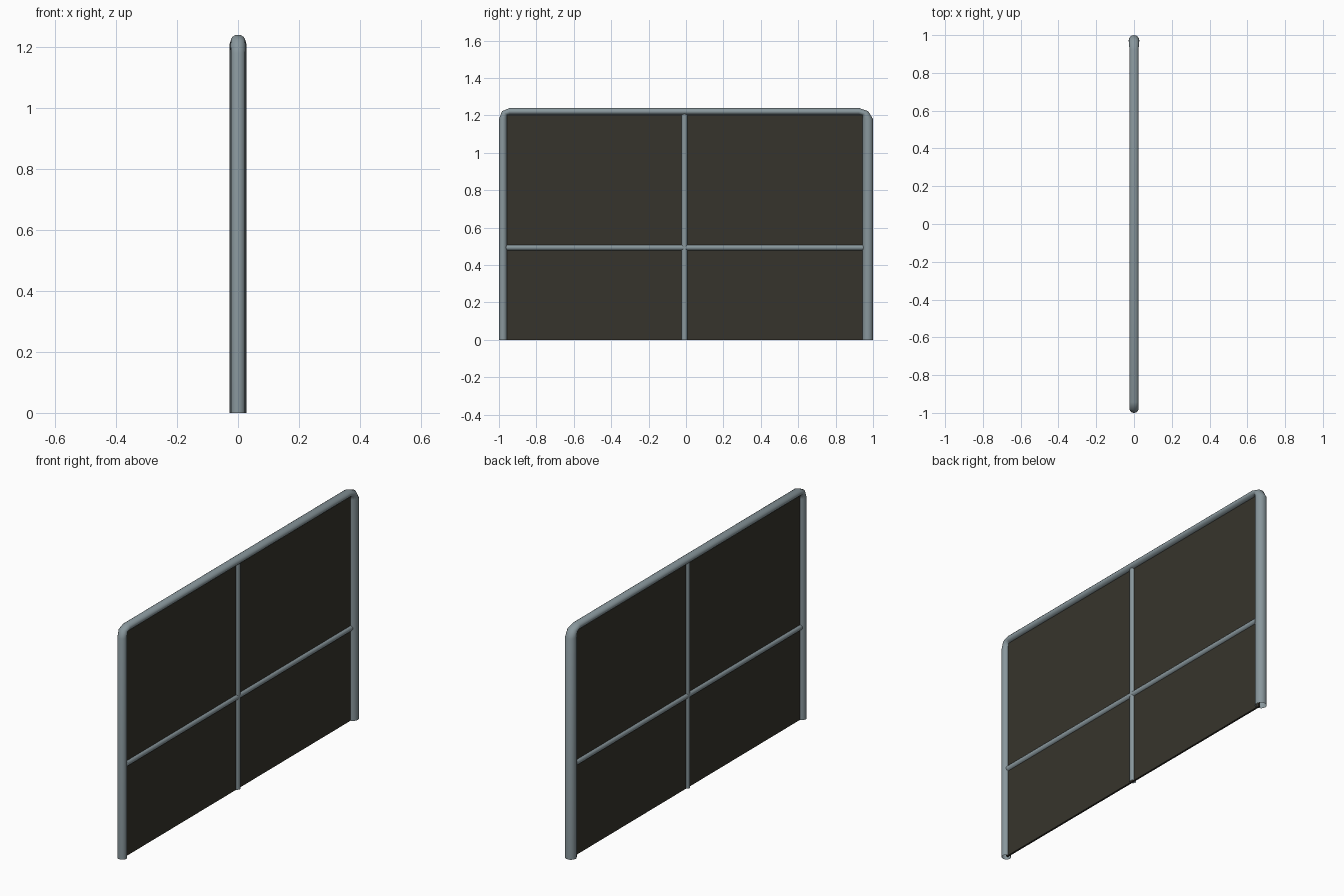
import bpy, bmesh, math
from mathutils import Vector

if "Cube" in bpy.data.objects:
    bpy.data.objects.remove(bpy.data.objects["Cube"])


def material(name, rgb):
    m = bpy.data.materials.new(name)
    m.diffuse_color = (*rgb, 1)
    m.use_nodes = True
    m.node_tree.nodes["Principled BSDF"].inputs["Base Color"].default_value = m.diffuse_color
    return m


METAL = material("blue grey metal", (0.25, 0.31, 0.335))
PANEL = material("dark panel", (0.037, 0.034, 0.025))


def tube(name, rings, sides=16):
    """Open tube; each ring = (outer (y, z), inner (y, z), half width in x)."""
    bm = bmesh.new()
    loops = []
    for a, b, w in rings:
        a, b = Vector((0, *a)), Vector((0, *b))
        mid, half = (a + b) / 2, (a - b) / 2
        loop = []
        for i in range(sides):
            t = 2 * math.pi * i / sides
            loop.append(bm.verts.new(mid + half * math.cos(t) + Vector((w * math.sin(t), 0, 0))))
        loops.append(loop)
    for p, q in zip(loops, loops[1:]):
        for i in range(sides):
            j = (i + 1) % sides
            bm.faces.new((p[i], p[j], q[j], q[i]))
    bmesh.ops.recalc_face_normals(bm, faces=bm.faces)
    return finish(name, bm, METAL, True)


def finish(name, bm, mat, smooth=False):
    me = bpy.data.meshes.new(name)
    bm.to_mesh(me)
    bm.free()
    me.materials.append(mat)
    for f in me.polygons:
        f.use_smooth = smooth
    ob = bpy.data.objects.new(name, me)
    bpy.context.collection.objects.link(ob)
    return ob


# Outer frame: one bent pipe, thicker on the far post
tube("outer_frame", [
    ((-1.0, 0), (-0.956, 0), 0.024),
    ((-1.0, 1.18), (-0.956, 1.18), 0.024),
    ((-0.984, 1.222), (-0.955, 1.203), 0.024),
    ((-0.943, 1.24), (-0.943, 1.202), 0.024),
    ((0.925, 1.24), (0.925, 1.202), 0.024),
    ((0.975, 1.222), (0.942, 1.202), 0.027),
    ((1.0, 1.18), (0.943, 1.18), 0.0285),
    ((1.0, 0), (0.943, 0), 0.0285),
])

# Inner crossing bars
tube("upright_bar", [((-0.024, z), (0.008, z), 0.016) for z in (0, 1.208)])
tube("cross_bar", [((y, 0.509), (y, 0.478), 0.016) for y in (-0.962, 0.948)])

# Thin infill panel
bm = bmesh.new()
bmesh.ops.create_cube(bm, size=1)
for v in bm.verts:
    v.co = (v.co.x * 0.01, -0.007 + v.co.y * 1.93, 0.605 + v.co.z * 1.21)
finish("infill_panel", bm, PANEL)
